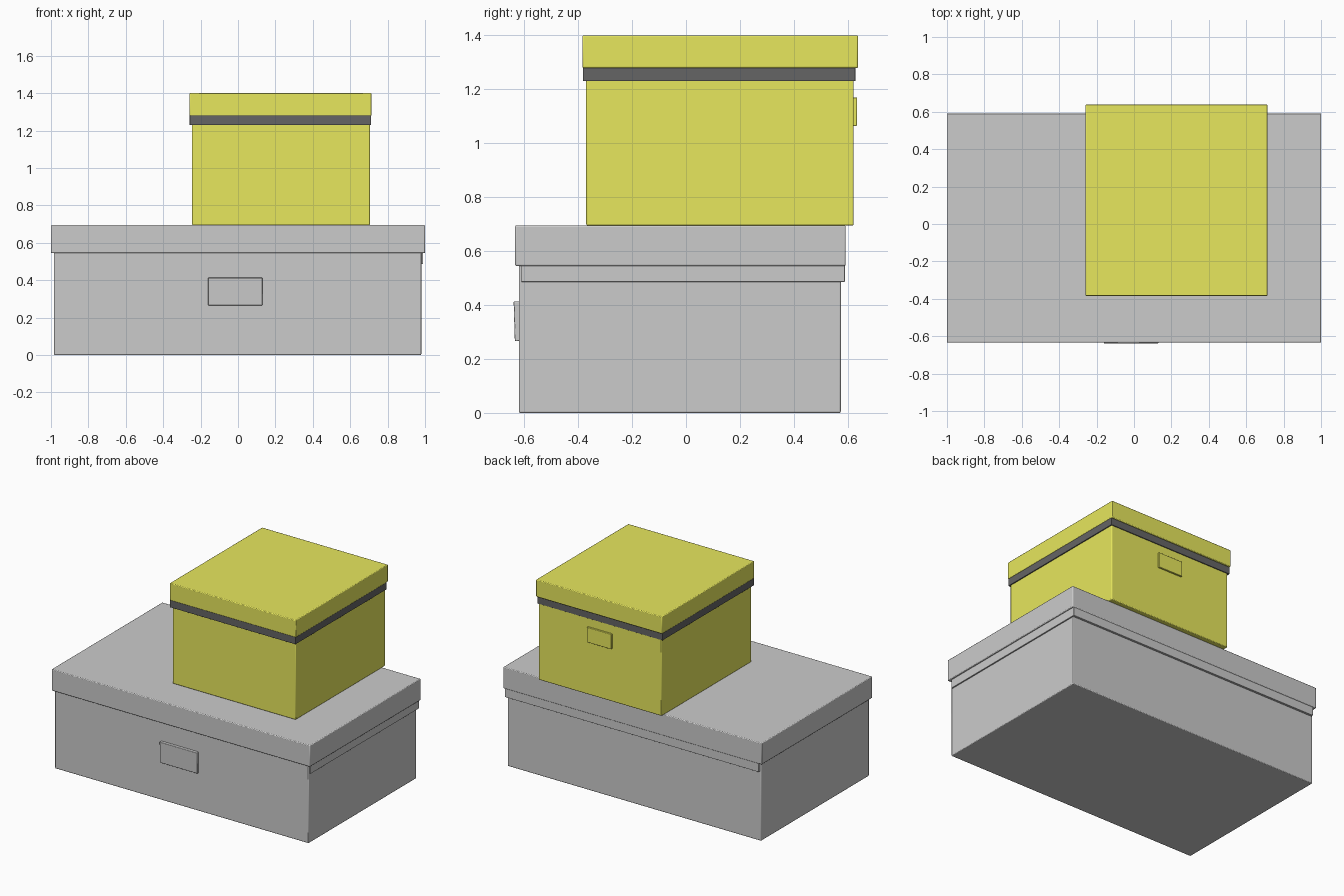
import bpy

if "Cube" in bpy.data.objects:
    bpy.data.objects.remove(bpy.data.objects["Cube"])


def material(name, color):
    mat = bpy.data.materials.new(name)
    mat.diffuse_color = (*color, 1)
    mat.use_nodes = True
    mat.node_tree.nodes["Principled BSDF"].inputs["Base Color"].default_value = mat.diffuse_color
    return mat


def block(name, x, y, z, mat=None, bevel=0.005):
    """Softly bevelled block given by its (min, max) range on each axis."""
    bpy.ops.mesh.primitive_cube_add(size=1, location=[(a + b) / 2 for a, b in (x, y, z)])
    ob = bpy.context.object
    ob.name = name
    ob.scale = [b - a for a, b in (x, y, z)]
    bpy.ops.object.transform_apply(location=False, rotation=False, scale=True)
    if bevel:
        mod = ob.modifiers.new("soft_edges", 'BEVEL')
        mod.width = bevel
        mod.segments = 2
    bpy.ops.object.shade_smooth_by_angle()
    if mat:
        ob.data.materials.append(mat)
    return ob


yellow = material("yellow_card", (0.8, 0.8, 0.11))
dark = material("dark_band", (0.13, 0.13, 0.13))

# Large grey box: body, inner rim, lid and front label plate
block("large_box_body", (-0.983, 0.98), (-0.62, 0.574), (0, 0.55))
block("large_box_rim", (-0.975, 0.989), (-0.61, 0.589), (0.486, 0.56), bevel=0.001)
block("large_box_lid", (-1, 1), (-0.634, 0.592), (0.545, 0.695))
label = block("large_box_label", (-0.16, 0.13), (-0.637, -0.61), (0.266, 0.413), bevel=0.003)
label.rotation_euler.x = 0.03

# Small yellow box stacked on top: body, dark band, lid and back label plate
block("small_box_body", (-0.246, 0.705), (-0.37, 0.622), (0.695, 1.29), yellow)
block("small_box_band", (-0.258, 0.712), (-0.382, 0.628), (1.23, 1.29), dark, 0.001)
block("small_box_lid", (-0.26, 0.715), (-0.384, 0.638), (1.279, 1.4), yellow)
block("small_box_label", (0.135, 0.325), (0.61, 0.634), (1.064, 1.17), yellow, 0.003)
